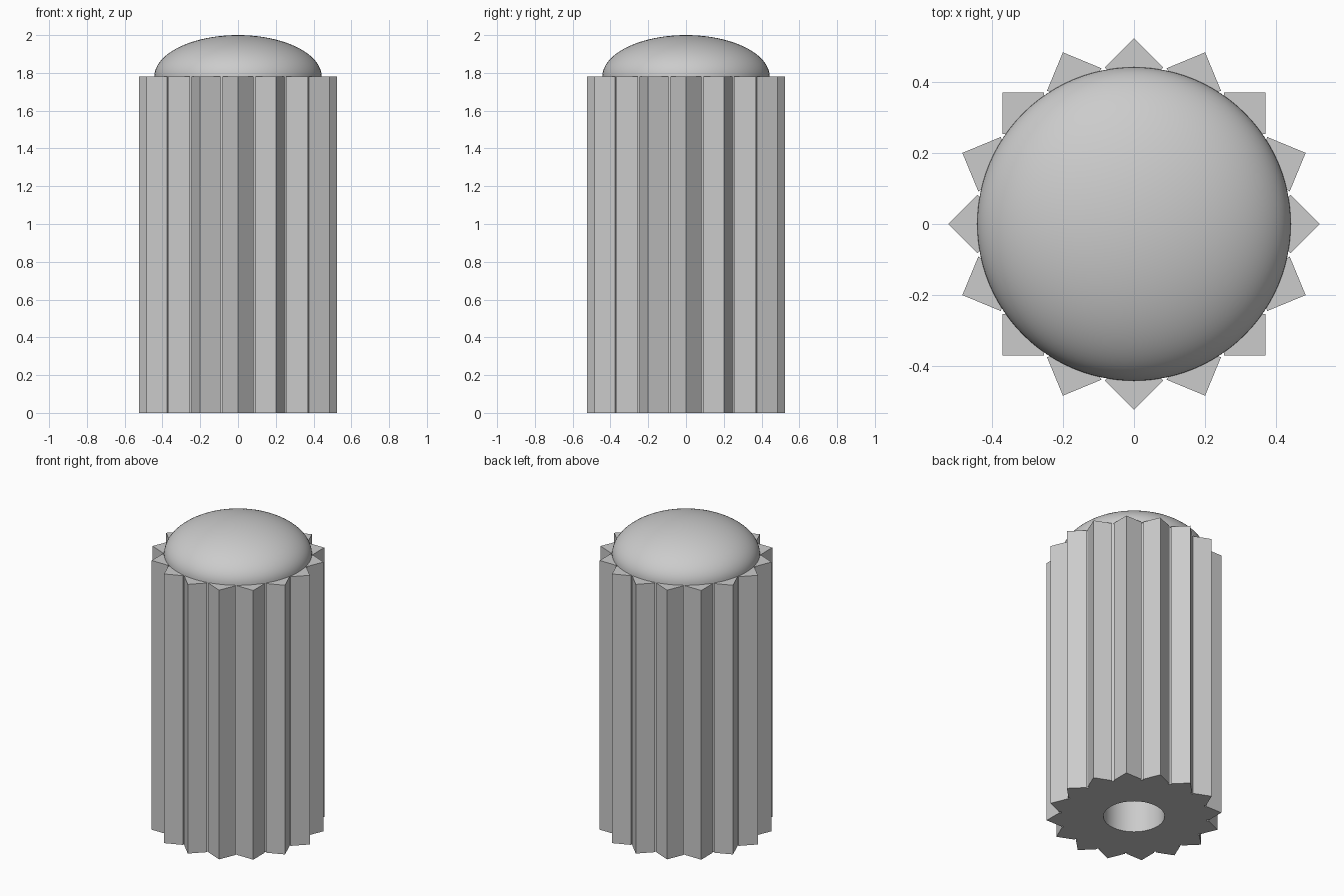
import bpy
import bmesh
from math import cos, sin, tau, radians

TEETH = 16
BODY_TOP = 1.78
BORE_RADIUS, BORE_DEPTH = 0.183, 1.2

cube = bpy.data.objects.get("Cube")
if cube:
    bpy.data.objects.remove(cube, do_unlink=True)

grey = bpy.data.materials.new("plain_grey")
grey.use_nodes = True
colour = (0.6, 0.6, 0.6, 1)
grey.diffuse_color = colour
grey.node_tree.nodes["Principled BSDF"].inputs["Base Color"].default_value = colour


def add_object(name, bm):
    bmesh.ops.recalc_face_normals(bm, faces=bm.faces[:])
    mesh = bpy.data.meshes.new(name)
    bm.to_mesh(mesh)
    bm.free()
    mesh.materials.append(grey)
    obj = bpy.data.objects.new(name, mesh)
    bpy.context.collection.objects.link(obj)
    return obj


def smooth(obj):
    bpy.ops.object.select_all(action="DESELECT")
    obj.select_set(True)
    bpy.context.view_layer.objects.active = obj
    bpy.ops.object.shade_smooth_by_angle(angle=radians(20))


# Fluted body: one square-cornered tooth outline repeated round the core
tooth = [(0.434, -0.075), (0.442, -0.083), (0.525, 0), (0.442, 0.083), (0.434, 0.075)]
bm = bmesh.new()
outline = []
for i in range(TEETH):
    c, s = cos(tau * i / TEETH), sin(tau * i / TEETH)
    outline += [bm.verts.new((x * c - y * s, x * s + y * c, 0)) for x, y in tooth]
base = bm.faces.new(outline)
raised = bmesh.ops.extrude_face_region(bm, geom=[base], use_keep_orig=True)["geom"]
for v in raised:
    if isinstance(v, bmesh.types.BMVert):
        v.co.z = BODY_TOP
body = add_object("fluted_body", bm)

# Shaft bore cut up from the underside
bm = bmesh.new()
bmesh.ops.create_cone(bm, cap_ends=True, segments=64, radius1=BORE_RADIUS,
                      radius2=BORE_RADIUS, depth=2 * BORE_DEPTH)
cutter = add_object("bore_cutter", bm)
cutter.hide_render = True
cut = body.modifiers.new("bore", "BOOLEAN")
cut.operation, cut.solver, cut.object = "DIFFERENCE", "EXACT", cutter
bpy.context.view_layer.objects.active = body
bpy.ops.object.modifier_apply(modifier=cut.name)
bpy.data.objects.remove(cutter, do_unlink=True)
smooth(body)

# Domed cap: upper half of a flattened sphere
bm = bmesh.new()
bmesh.ops.create_uvsphere(bm, u_segments=96, v_segments=48, radius=1)
bmesh.ops.bisect_plane(bm, geom=bm.verts[:] + bm.edges[:] + bm.faces[:],
                       plane_co=(0, 0, 0), plane_no=(0, 0, 1), clear_inner=True)
bmesh.ops.holes_fill(bm, edges=[e for e in bm.edges if e.is_boundary])
for v in bm.verts:
    v.co = (v.co.x * 0.443, v.co.y * 0.443, BODY_TOP + v.co.z * 0.22)
dome = add_object("domed_cap", bm)
smooth(dome)
